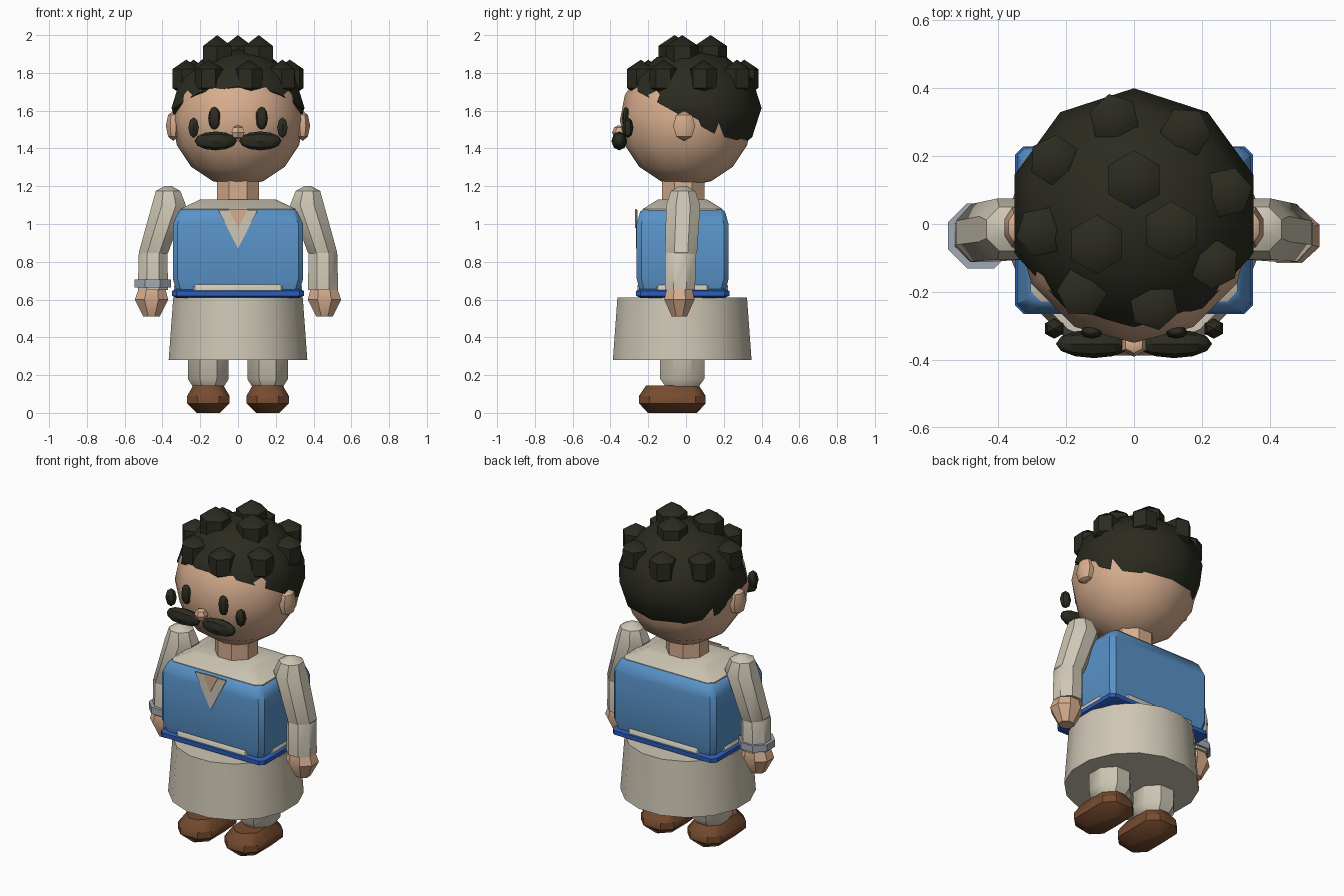
import bpy, bmesh, math
from mathutils import Vector

if "Cube" in bpy.data.objects:
    bpy.data.objects.remove(bpy.data.objects["Cube"])

def material(name, r, g, b):
    m = bpy.data.materials.new(name)
    m.diffuse_color = (r, g, b, 1)
    m.use_nodes = True
    m.node_tree.nodes["Principled BSDF"].inputs["Base Color"].default_value = m.diffuse_color
    return m

SKIN = material("skin", .68, .42, .27)
HAIR = material("dark hair", .024, .024, .015)
LINEN = material("linen", .62, .57, .46)
BLUE = material("vest blue", .10, .29, .58)
SASH = material("sash blue", .025, .11, .48)
LEATHER = material("brown leather", .18, .07, .028)
METAL = material("grey metal", .36, .40, .47)

def round_ring(n, phase):
    return lambda rx, ry: [(rx * math.cos(phase + math.tau * i / n),
                            ry * math.sin(phase + math.tau * i / n)) for i in range(n)]

def flat_ring(n):
    # polygon with flats facing the axes, sized by its flats
    k = 1 / math.cos(math.pi / n)
    ring = round_ring(n, math.pi / n)
    return lambda rx, ry: ring(rx * k, ry * k)

def box_ring(c):
    # rectangle with cut corners
    return lambda x, y: [(x, c - y), (x, y - c), (x - c, y), (c - x, y),
                         (-x, y - c), (-x, c - y), (c - x, -y), (x - c, -y)]

def loft(name, mat, ring, sections):
    """Sections are (centre x, centre y, z, half x, half y), bottom to top."""
    bm = bmesh.new()
    rings = [[bm.verts.new((cx + x, cy + y, z)) for x, y in ring(rx, ry)]
             for cx, cy, z, rx, ry in sections]
    n = len(rings[0])
    for a, b in zip(rings, rings[1:]):
        for i in range(n):
            j = (i + 1) % n
            bm.faces.new((a[i], a[j], b[j], b[i]))
    if sections[0][3] > 0:
        bm.faces.new(rings[0][::-1])
    if sections[-1][3] > 0:
        bm.faces.new(rings[-1])
    bmesh.ops.remove_doubles(bm, verts=bm.verts, dist=1e-5)
    bmesh.ops.recalc_face_normals(bm, faces=bm.faces)
    me = bpy.data.meshes.new(name)
    bm.to_mesh(me)
    bm.free()
    me.materials.append(mat)
    ob = bpy.data.objects.new(name, me)
    bpy.context.collection.objects.link(ob)
    return ob

def ball(name, mat, loc, r, segs, rings, phase=0.0):
    secs = []
    for i in range(rings + 1):
        a = math.pi * (i / rings - .5)
        c = 0 if i in (0, rings) else math.cos(a)
        secs.append((0, 0, r[2] * math.sin(a), r[0] * c, r[1] * c))
    ob = loft(name, mat, round_ring(segs, phase), secs)
    ob.location = loc
    return ob

def plate(name, mat, pts, y, t=.008):
    # thin plate on the chest, pts are (x, z)
    bm = bmesh.new()
    f = bm.faces.new([bm.verts.new((x, y, z)) for x, z in pts])
    ext = bmesh.ops.extrude_face_region(bm, geom=[f])["geom"]
    bmesh.ops.translate(bm, vec=(0, t, 0), verts=[v for v in ext if isinstance(v, bmesh.types.BMVert)])
    bmesh.ops.recalc_face_normals(bm, faces=bm.faces)
    me = bpy.data.meshes.new(name)
    bm.to_mesh(me)
    bm.free()
    me.materials.append(mat)
    bpy.context.collection.objects.link(bpy.data.objects.new(name, me))

# head, neck and nose
ball("head", SKIN, (0, 0, 1.55), (.35, .35, .35), 12, 8)
loft("neck", SKIN, flat_ring(8), [(0, -.015, 1.08, .112, .112), (0, -.015, 1.25, .112, .112)])
ball("nose", SKIN, (0, -.355, 1.485), (.04, .036, .038), 6, 4, math.pi / 2)

# hair cap, cut along a line sloping down to the back
cap = ball("hair_cap", HAIR, (0, .03, 1.615), (.37, .37, .31), 10, 6, math.pi / 2)
bm = bmesh.new()
bm.from_mesh(cap.data)
cut = bmesh.ops.bisect_plane(bm, geom=bm.verts[:] + bm.edges[:] + bm.faces[:],
                             plane_co=(0, -.03, -.055), plane_no=Vector((0, .55, 1)).normalized(),
                             clear_inner=True)["geom_cut"]
bmesh.ops.edgenet_fill(bm, edges=[e for e in cut if isinstance(e, bmesh.types.BMEdge)])
bm.to_mesh(cap.data)
bm.free()

# curls: a ring of eight and three on the crown
for i in range(8):
    a = math.radians(12 + 45 * i)
    ball("curl", HAIR, (.28 * math.cos(a), .035 + .28 * math.sin(a), 1.77), (.087, .087, .1), 6, 3, a)
for x, y in ((0, .13), (-.11, -.06), (.11, -.02)):
    ball("crown_curl", HAIR, (x, y, 1.885), (.1, .1, .115), 6, 3, math.pi / 2)

# torso: shirt, vest, hem and sash
Y = -.018
loft("shirt", LINEN, box_ring(.03), [(0, Y, .6, .30, .2), (0, Y, 1.08, .305, .21), (0, Y, 1.13, .2, .13)])
loft("vest", BLUE, box_ring(.025), [(0, Y, .64, .325, .226), (0, Y, .71, .345, .243),
                                    (0, Y, 1.0, .345, .243), (0, Y, 1.065, .315, .225), (0, Y, 1.08, .295, .205)])
loft("shirt_hem", LINEN, box_ring(.11), [(0, Y, .64, .338, .24), (0, Y, .672, .338, .24), (0, Y, .69, .325, .228)])
loft("sash", SASH, box_ring(.025), [(0, Y, .608, .325, .222), (0, Y, .62, .35, .247),
                                    (0, Y, .645, .35, .247), (0, Y, .658, .325, .222)])
plate("collar", LINEN, [(-.105, 1.075), (0, .87), (.105, 1.075)], -.265)
plate("open_neck", SKIN, [(-.052, 1.08), (0, .98), (.052, 1.08)], -.269)

# skirt of the tunic
loft("tunic_skirt", LINEN, flat_ring(16), [(0, -.02, .28, .367, .367), (0, -.02, .61, .343, .343)])

# everything that comes in pairs
for s, side in ((1, "left_"), (-1, "right_")):
    ball(side + "ear", SKIN, (s * .343, -.01, 1.52), (.042, .064, .08), 8, 4, math.pi / 8)
    ball(side + "eye", HAIR, (s * .125, -.318, 1.56), (.033, .02, .06), 8, 6)
    m = ball(side + "moustache", HAIR, (s * .118, -.353, 1.44), (.05, .042, .112), 8, 6)
    m.rotation_euler = (0, math.pi / 2, 0)
    ball(side + "moustache_tip", HAIR, (s * .235, -.308, 1.51), (.032, .03, .055), 6, 4, math.pi / 2)

    # sleeve, forearm and hand
    loft(side + "upper_sleeve", LINEN, flat_ring(8), [
        (s * .452, -.028, .82, .06, .07), (s * .447, -.026, .85, .078, .085),
        (s * .366, -.015, 1.10, .09, .09), (s * .37, -.015, 1.175, .065, .065), (s * .37, -.015, 1.2, .02, .02)])
    loft(side + "lower_sleeve", LINEN, flat_ring(8), [
        (s * .45, -.032, .65, .08, .08), (s * .45, -.03, .84, .076, .082), (s * .442, -.03, .88, .06, .065)])
    loft(side + "hand", SKIN, flat_ring(8), [
        (s * .458, -.035, .51, .043, .04), (s * .458, -.035, .60, .088, .08), (s * .455, -.035, .66, .07, .066)])

    # leg and shoe
    loft(side + "trouser_leg", LINEN, flat_ring(8), [
        (s * .157, -.02, .135, .08, .085), (s * .157, -.02, .18, .108, .117), (s * .157, -.02, .40, .108, .117)])
    loft(side + "shoe", LEATHER, box_ring(.055), [
        (s * .157, -.072, 0, .062, .13), (s * .157, -.072, .05, .112, .176),
        (s * .157, -.072, .09, .112, .176), (s * .157, -.072, .145, .08, .14)])

# bracelet on one wrist
loft("bracelet", METAL, flat_ring(8), [(-.452, -.035, .664, .096, .096), (-.452, -.035, .705, .096, .096)])

# smooth the round parts, keep the low-poly edges sharp
bpy.ops.object.select_all(action='SELECT')
bpy.context.view_layer.objects.active = cap
bpy.ops.object.shade_smooth_by_angle(angle=math.radians(38))
